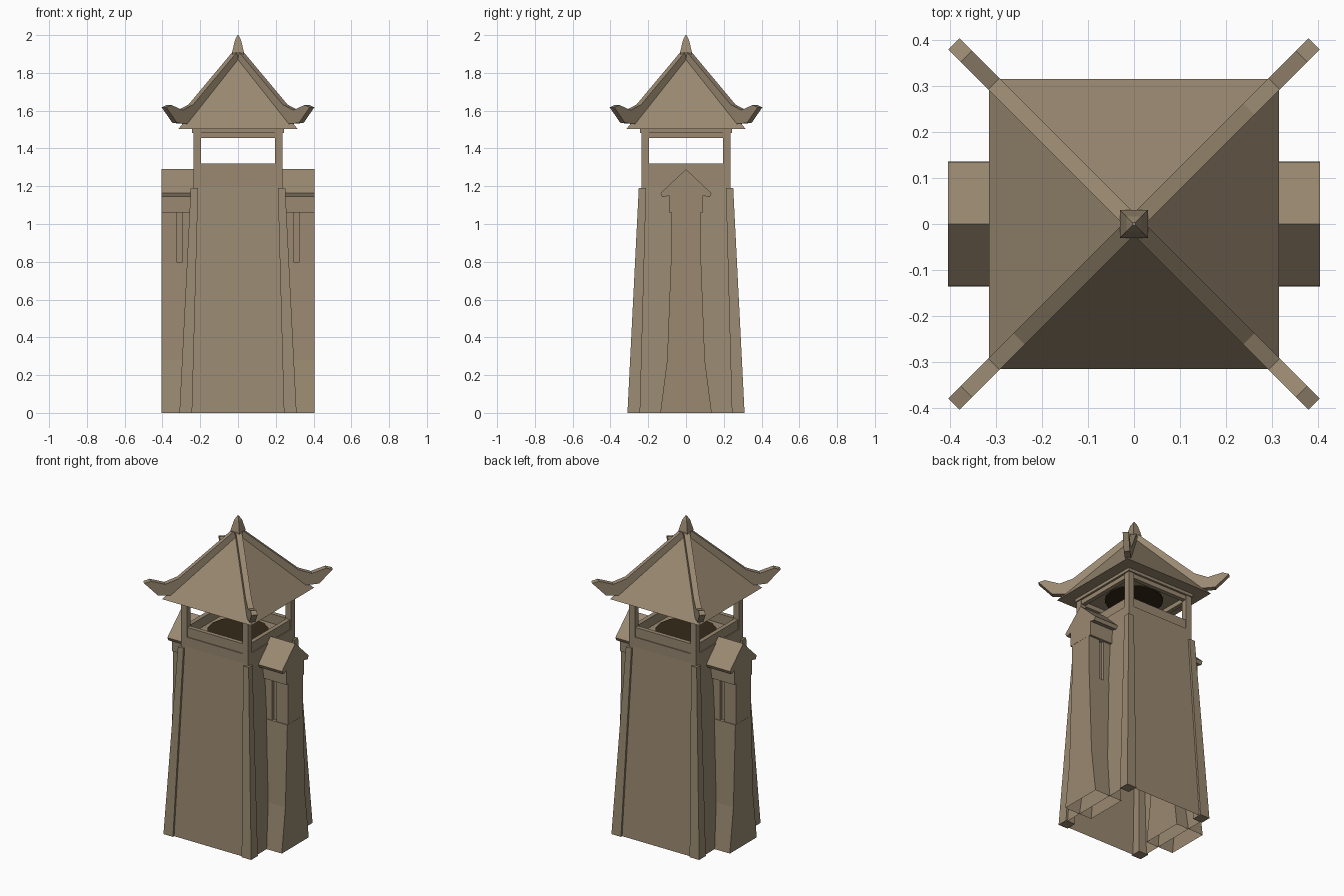
import bpy, bmesh, math
from mathutils import Vector

if "Cube" in bpy.data.objects:
    bpy.data.objects.remove(bpy.data.objects["Cube"])


def material(name, rgb):
    m = bpy.data.materials.new(name)
    m.diffuse_color = (*rgb, 1)
    m.use_nodes = True
    m.node_tree.nodes["Principled BSDF"].inputs["Base Color"].default_value = m.diffuse_color
    return m


STONE = material("weathered_tan", (0.32, 0.25, 0.165))
DARK = material("dark_brown", (0.035, 0.023, 0.009))


def finish(name, bm, mat=STONE):
    bmesh.ops.recalc_face_normals(bm, faces=bm.faces)
    me = bpy.data.meshes.new(name)
    bm.to_mesh(me)
    bm.free()
    me.materials.append(mat)
    ob = bpy.data.objects.new(name, me)
    bpy.context.collection.objects.link(ob)
    return ob


def loft(name, levels, bottom=True, top=True):
    """Stack of rectangles; each level is (z, x0, x1, y0, y1)."""
    bm = bmesh.new()
    rings = [[bm.verts.new(p) for p in ((a, c, z), (b, c, z), (b, d, z), (a, d, z))]
             for z, a, b, c, d in levels]
    for lo, hi in zip(rings, rings[1:]):
        for i in range(4):
            j = (i + 1) % 4
            bm.faces.new((lo[i], lo[j], hi[j], hi[i]))
    if bottom:
        bm.faces.new(rings[0])
    if top:
        bm.faces.new(rings[-1])
    return finish(name, bm)


def square(z, h):
    return (z, -h, h, -h, h)


def box(name, x0, x1, y0, y1, z0, z1):
    a, b = sorted((x0, x1))
    c, d = sorted((y0, y1))
    return loft(name, [(z0, a, b, c, d), (z1, a, b, c, d)])


def prism(name, profile, origin, along, axis, t0, t1):
    """Extrude a (distance, z) profile along an axis."""
    bm = bmesh.new()
    ends = [[bm.verts.new(Vector(origin) + Vector(along) * u + Vector(axis) * t + Vector((0, 0, z)))
             for u, z in profile] for t in (t0, t1)]
    n = len(profile)
    for i in range(n):
        j = (i + 1) % n
        bm.faces.new((ends[0][i], ends[0][j], ends[1][j], ends[1][i]))
    bm.faces.new(ends[0])
    bm.faces.new(ends[1])
    return finish(name, bm)


def disc(name, r, z, depth):
    bm = bmesh.new()
    bmesh.ops.create_cone(bm, cap_ends=True, segments=16, radius1=r, radius2=r, depth=depth)
    bmesh.ops.translate(bm, verts=bm.verts, vec=(0, 0, z))
    return finish(name, bm, DARK)


# Tapered shaft, open underneath
loft("tower_shaft", [square(0, 0.298), square(1.2, 0.236)], bottom=False)

# Leaning corner posts and upright belfry posts
for sx in (-1, 1):
    for sy in (-1, 1):
        levels = []
        for z, i, o in ((0, 0.243, 0.31), (1.19, 0.211, 0.25)):
            levels.append((z, *sorted((sx * i, sx * o)), *sorted((sy * i, sy * o))))
        loft("corner_post", levels)
        box("belfry_post", sx * 0.197, sx * 0.236, sy * 0.197, sy * 0.236, 1.25, 1.49)

# Belfry floor, rails, beams and top plate
box("belfry_floor", -0.236, 0.236, -0.236, 0.236, 1.19, 1.26)
for s in (-1, 1):
    for name, z0, z1 in (("rail", 1.26, 1.32), ("beam", 1.455, 1.49)):
        box(name, -0.2, 0.2, s * 0.203, s * 0.23, z0, z1)
        box(name, s * 0.203, s * 0.23, -0.2, 0.2, z0, z1)
box("top_plate", -0.243, 0.243, -0.243, 0.243, 1.483, 1.502)
disc("floor_hatch", 0.18, 1.263, 0.008)
disc("ceiling_hatch", 0.17, 1.480, 0.008)

# Side buttresses with slotted heads and small gable roofs
gable = [(0, 1.29), (0.135, 1.163), (0.125, 1.142), (0.09, 1.15),
         (-0.09, 1.15), (-0.125, 1.142), (-0.135, 1.163)]
for s in (-1, 1):
    x0, x1 = sorted((s * 0.21, s * 0.405))
    loft("buttress", [(z, x0, x1, -h, h) for z, h in ((0, 0.136), (0.28, 0.1), (0.8, 0.08))],
         bottom=False)
    box("buttress_slot_core", s * 0.21, s * 0.404, -0.06, 0.06, 0.8, 1.06)
    for sy in (-1, 1):
        box("slot_outer_pier", s * 0.325, s * 0.405, sy * 0.058, sy * 0.076, 0.8, 1.06)
        box("slot_inner_pier", s * 0.21, s * 0.295, sy * 0.058, sy * 0.076, 0.8, 1.06)
    box("buttress_head", s * 0.21, s * 0.405, -0.09, 0.09, 1.06, 1.152)
    prism("buttress_roof", gable, (0, 0, 0), (0, 1, 0), (s, 0, 0), 0.21, 0.405)

# Pyramid roof
loft("main_roof", [square(1.502, 0.316), square(1.895, 0.005)])

# Hip ridges ending in upturned horns
ridge = [(0.005, 1.925), (0.25, 1.632), (0.305, 1.603), (0.365, 1.63), (0.392, 1.618),
         (0.335, 1.535), (0.275, 1.53), (0.005, 1.86)]
for sx in (-1, 1):
    for sy in (-1, 1):
        side = Vector((-sy, sx, 0)).normalized()
        prism("hip_ridge", ridge, (0, 0, 0), (sx, sy, 0), side, -0.0175, 0.0175)

# Finial
loft("finial", [square(1.87, 0.024), square(1.91, 0.031), square(1.975, 0.016), square(2.0, 0.003)])
